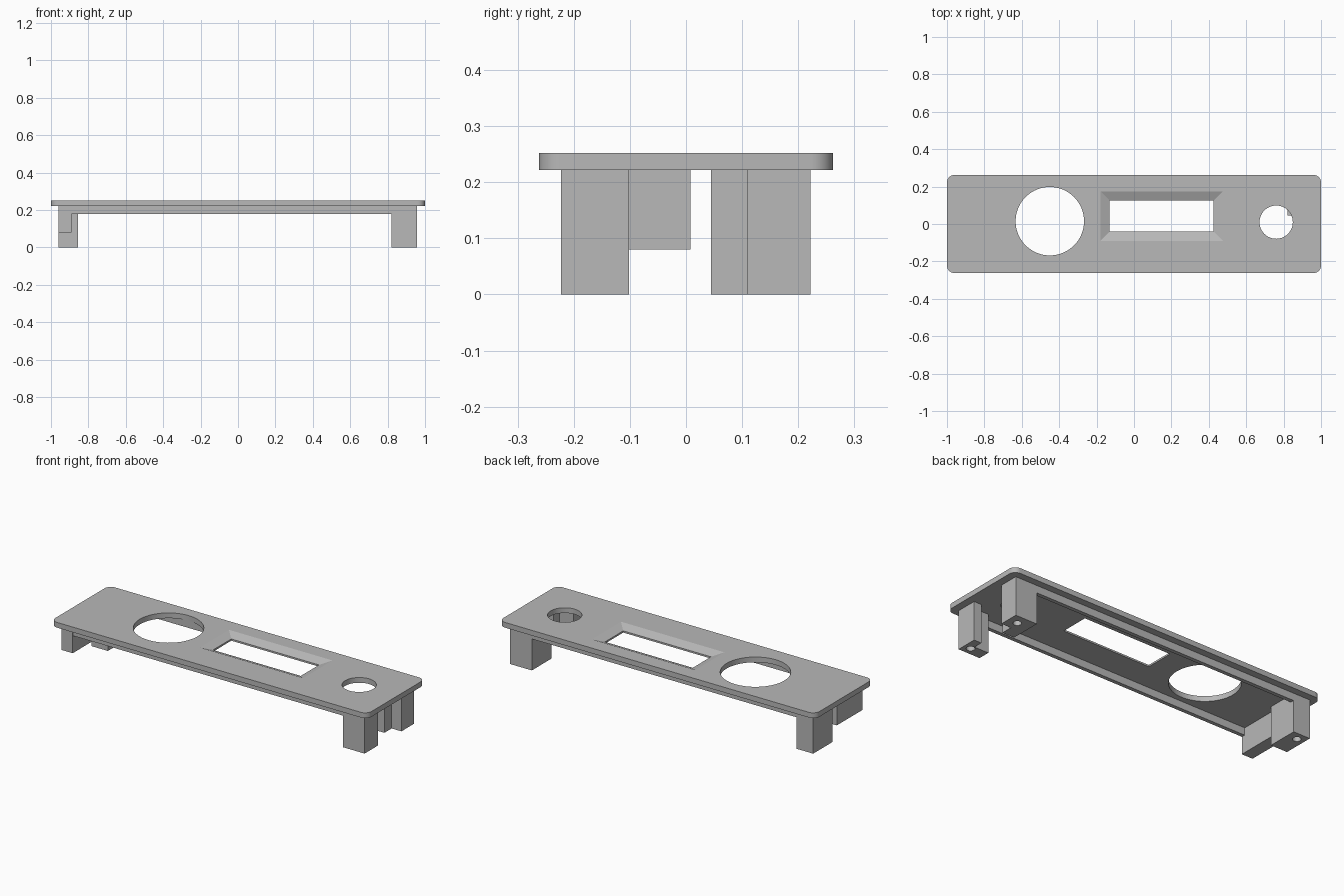
import bpy, bmesh, math

old = bpy.data.objects.get("Cube")
if old:
    bpy.data.objects.remove(old, do_unlink=True)

grey = bpy.data.materials.new("plain_grey")
grey.use_nodes = True
colour = (0.48, 0.48, 0.48, 1)
grey.diffuse_color = colour
grey.node_tree.nodes["Principled BSDF"].inputs["Base Color"].default_value = colour

UNDER, TOP = 0.222, 0.252


def make(name, bm):
    bmesh.ops.recalc_face_normals(bm, faces=bm.faces)
    mesh = bpy.data.meshes.new(name)
    bm.to_mesh(mesh)
    bm.free()
    mesh.materials.append(grey)
    ob = bpy.data.objects.new(name, mesh)
    bpy.context.collection.objects.link(ob)
    return ob


def prism(name, outline, z0, z1):
    """Extrude a flat outline upwards from z0 to z1."""
    bm = bmesh.new()
    face = bm.faces.new([bm.verts.new((x, y, z0)) for x, y in outline])
    up = bmesh.ops.extrude_face_region(bm, geom=[face])["geom"]
    bmesh.ops.translate(bm, vec=(0, 0, z1 - z0),
                        verts=[v for v in up if isinstance(v, bmesh.types.BMVert)])
    return make(name, bm)


def rect(x0, x1, y0, y1):
    return [(x0, y0), (x1, y0), (x1, y1), (x0, y1)]


def circle(cx, cy, r, n):
    return [(cx + r * math.cos(2 * math.pi * i / n),
             cy + r * math.sin(2 * math.pi * i / n)) for i in range(n)]


def cut(ob, cutters):
    """Subtract the cutters, bake the result and delete them."""
    for c in cutters:
        c.hide_render = True
        mod = ob.modifiers.new("cut", 'BOOLEAN')
        mod.operation, mod.solver, mod.object = 'DIFFERENCE', 'EXACT', c
    graph = bpy.context.evaluated_depsgraph_get()
    mesh = bpy.data.meshes.new_from_object(ob.evaluated_get(graph))
    ob.modifiers.clear()
    ob.data = mesh
    for c in cutters:
        bpy.data.objects.remove(c, do_unlink=True)
    bpy.ops.object.select_all(action='DESELECT')
    ob.select_set(True)
    bpy.context.view_layer.objects.active = ob
    bpy.ops.object.shade_smooth_by_angle(angle=math.radians(20))


# Faceplate with rounded corners
R, HX, HY = 0.04, 1.0, 0.262
corners = []
for k, (sx, sy) in enumerate([(1, 1), (-1, 1), (-1, -1), (1, -1)]):
    for i in range(9):
        a = (k + i / 8) * math.pi / 2
        corners.append((sx * (HX - R) + R * math.cos(a),
                        sy * (HY - R) + R * math.sin(a)))
plate = prism("faceplate", corners, UNDER, TOP)

# Chamfer around the display window, widening towards the top
wx0, wx1, wy0, wy1 = -0.13, 0.425, -0.04, 0.125
chamfer = prism("window_chamfer", rect(wx0, wx1, wy0, wy1), TOP - 0.02, TOP + 0.004)
for v in chamfer.data.vertices:
    if v.co.z > TOP:
        v.co.x += 0.06 if v.co.x > 0.1 else -0.06
        v.co.y += 0.06 if v.co.y > 0.04 else -0.06

cut(plate, [
    prism("large_hole", circle(-0.45, 0.015, 0.183, 64), 0.15, 0.3),
    prism("small_hole", circle(0.76, 0.01, 0.089, 48), 0.15, 0.3),
    prism("window_hole", rect(wx0, wx1, wy0, wy1), 0.15, 0.3),
    chamfer,
])

# Stiffening rails under both long edges
for name, s in (("front_rail", -1), ("back_rail", 1)):
    y0, y1 = sorted((s * 0.2, s * 0.222))
    prism(name, rect(-0.9, 0.85, y0, y1), 0.18, UNDER)

# Legs with screw holes in their feet
legs = [
    ("front_left_leg", [(0.82, -0.223), (0.957, -0.223), (0.957, -0.102),
                        (0.91, -0.102), (0.91, -0.155), (0.82, -0.155)], (0.915, -0.18)),
    ("back_left_leg", [(0.82, 0.045), (0.895, 0.045), (0.895, 0.11),
                       (0.957, 0.11), (0.957, 0.222), (0.82, 0.222)], (0.9, 0.165)),
    ("back_right_leg", rect(-0.96, -0.855, 0.045, 0.222), (-0.915, 0.175)),
]
for name, outline, (hx, hy) in legs:
    leg = prism(name, outline, 0, UNDER)
    cut(leg, [prism("screw_hole", circle(hx, hy, 0.022, 24), -0.05, 0.12)])

# Short support block at the front right
prism("front_right_block", rect(-0.96, -0.89, -0.223, 0.008), 0.08, UNDER)
